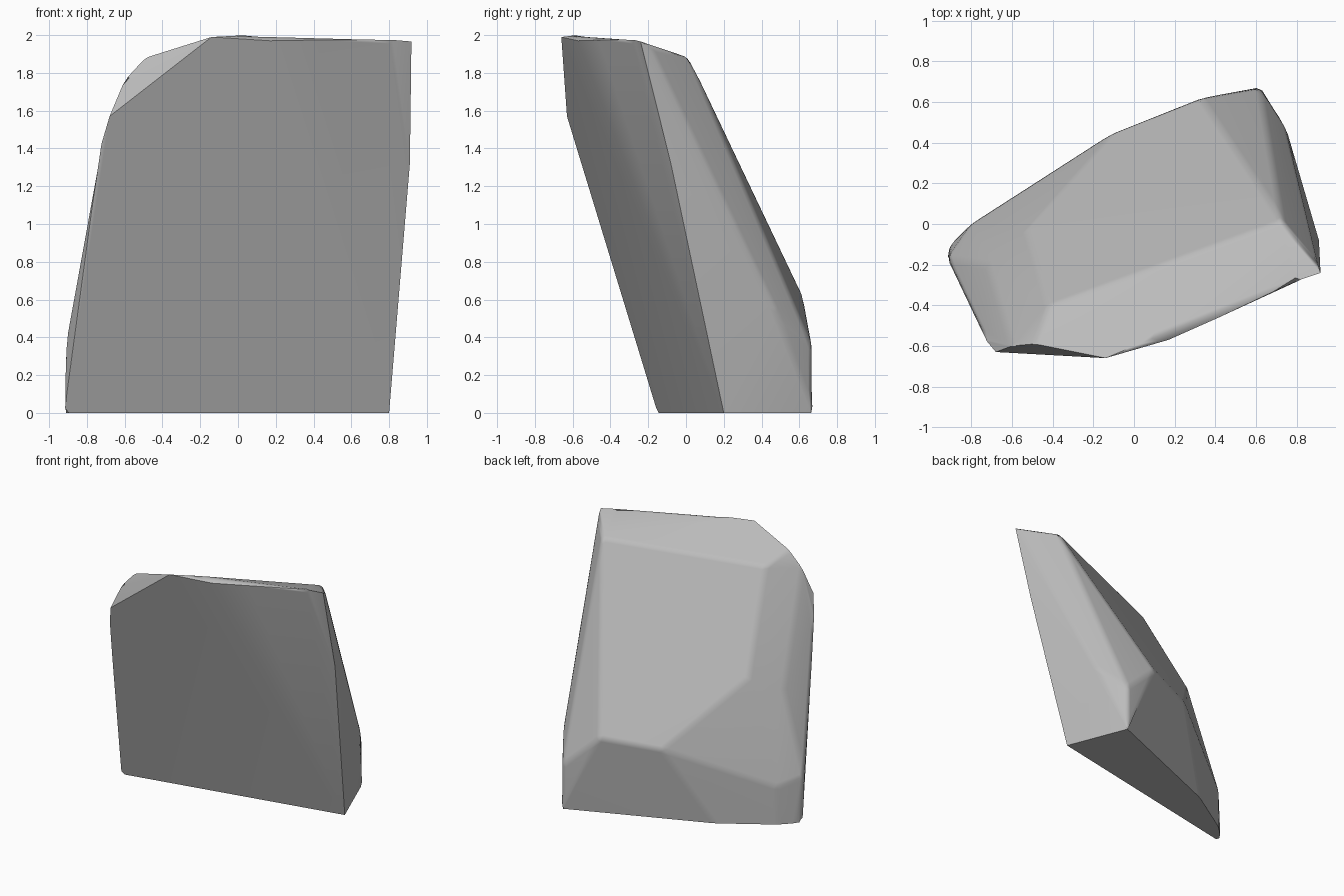
import bpy
import bmesh
from math import radians

default_cube = bpy.data.objects.get("Cube")
if default_cube:
    bpy.data.objects.remove(default_cube, do_unlink=True)

# Corners of the leaning boulder, grouped by region
base_corners = [(-.92, -.15, 0), (.8, .2, 0), (.62, .67, 0),
                (-.42, .24, 0), (-.8, 0, 0), (-.9, -.1, 0)]
lower_back = [(.62, .67, .35), (.33, .62, .62), (-.1, .45, .58),
              (-.53, -.03, 1.08), (-.8, 0, .3), (-.92, -.17, .35)]
left_flank = [(.75, .47, .55), (.91, -.08, 1.32), (.91, -.2, 1.95)]
right_flank = [(-.73, -.57, 1.4), (-.68, -.63, 1.57),
               (-.6, -.6, 1.76), (-.49, -.59, 1.88), (-.72, -.2, .98)]
crown = [(-.14, -.66, 1.99), (.05, -.58, 2), (.17, -.57, 1.97),
         (.8, -.29, 1.98), (.73, .02, 1.88), (-.42, -.4, 1.8)]


def is_cut_face(face):
    """The flat front and the underside keep crisp borders."""
    return face.normal.y < -.6 or face.normal.z < -.9


def build_boulder(name, corners, chamfer):
    mesh = bpy.data.meshes.new(name)
    bm = bmesh.new()
    for corner in corners:
        bm.verts.new(corner)

    # Wrap the corners in a convex skin
    hull = bmesh.ops.convex_hull(bm, input=bm.verts[:])
    unused = {item for key in ("geom_interior", "geom_unused")
              for item in hull[key] if isinstance(item, bmesh.types.BMVert)}
    bmesh.ops.delete(bm, geom=list(unused), context='VERTS')
    bmesh.ops.dissolve_limit(bm, angle_limit=radians(4),
                             verts=bm.verts[:], edges=bm.edges[:])
    bmesh.ops.recalc_face_normals(bm, faces=bm.faces[:])
    bm.normal_update()

    # Soften the worn edges on the back, sides and crown
    worn = [edge for edge in bm.edges
            if len(edge.link_faces) == 2
            and not any(is_cut_face(face) for face in edge.link_faces)
            and edge.calc_face_angle() > radians(12)]
    bmesh.ops.bevel(bm, geom=worn, offset=chamfer, offset_type='OFFSET',
                    segments=2, profile=.5, affect='EDGES',
                    clamp_overlap=True)
    bmesh.ops.recalc_face_normals(bm, faces=bm.faces[:])
    bm.to_mesh(mesh)
    bm.free()

    boulder = bpy.data.objects.new(name, mesh)
    bpy.context.collection.objects.link(boulder)
    return boulder


boulder = build_boulder(
    "boulder",
    base_corners + lower_back + left_flank + right_flank + crown,
    chamfer=.03)

# Plain grey stone
stone = bpy.data.materials.new("grey_stone")
stone.use_nodes = True
grey = (.5, .5, .5, 1)
stone.diffuse_color = grey
stone.node_tree.nodes["Principled BSDF"].inputs["Base Color"].default_value = grey
boulder.data.materials.append(stone)

# Smooth shading with crisp cut borders
bpy.ops.object.select_all(action='DESELECT')
boulder.select_set(True)
bpy.context.view_layer.objects.active = boulder
bpy.ops.object.shade_smooth_by_angle(angle=radians(40))
weighted = boulder.modifiers.new("even_shading", 'WEIGHTED_NORMAL')
weighted.keep_sharp = True
